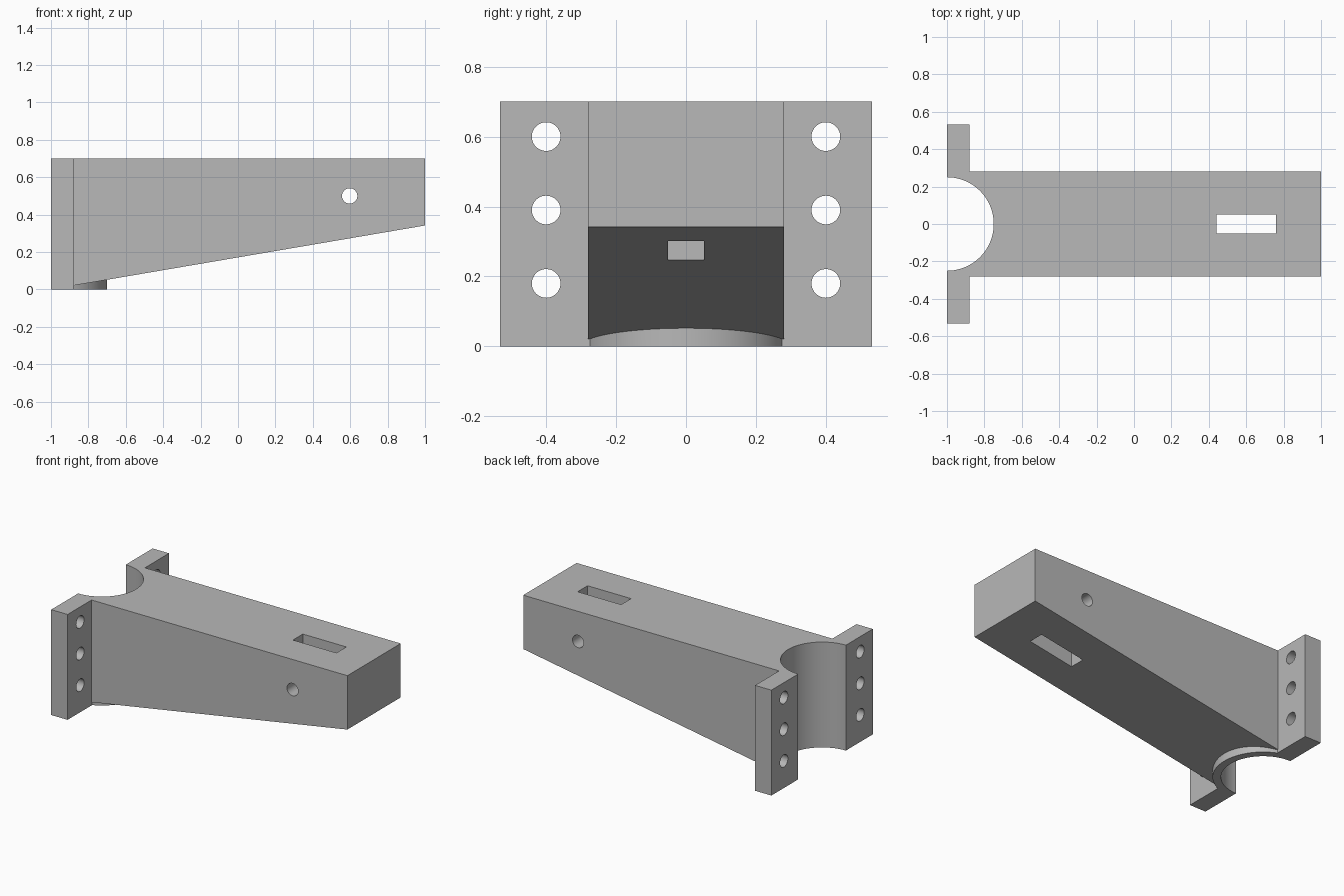
import bpy, bmesh, math
from mathutils import Vector

if "Cube" in bpy.data.objects:
    bpy.data.objects.remove(bpy.data.objects["Cube"])

grey = bpy.data.materials.new("plain grey")
grey.diffuse_color = (0.48, 0.48, 0.48, 1)
grey.use_nodes = True
grey.node_tree.nodes["Principled BSDF"].inputs["Base Color"].default_value = grey.diffuse_color


def prism(name, points, direction):
    """Extrude a flat polygon of 3D points along a direction."""
    bm = bmesh.new()
    face = bm.faces.new([bm.verts.new(p) for p in points])
    moved = bmesh.ops.extrude_face_region(bm, geom=[face])["geom"]
    bmesh.ops.translate(bm, vec=Vector(direction),
                        verts=[v for v in moved if isinstance(v, bmesh.types.BMVert)])
    bmesh.ops.recalc_face_normals(bm, faces=bm.faces)
    mesh = bpy.data.meshes.new(name)
    bm.to_mesh(mesh)
    bm.free()
    mesh.materials.append(grey)
    ob = bpy.data.objects.new(name, mesh)
    bpy.context.collection.objects.link(ob)
    return ob


def box(name, x0, x1, y0, y1, z0, z1):
    return prism(name, [(x0, y0, z0), (x1, y0, z0), (x1, y1, z0), (x0, y1, z0)],
                 (0, 0, z1 - z0))


def circle(radius, steps):
    return [(radius * math.cos(2 * math.pi * i / steps),
             radius * math.sin(2 * math.pi * i / steps)) for i in range(steps)]


def combine(target, other, operation):
    mod = target.modifiers.new("combine", 'BOOLEAN')
    mod.operation, mod.object, mod.solver = operation, other, 'EXACT'
    bpy.context.view_layer.objects.active = target
    bpy.ops.object.modifier_apply(modifier=mod.name)
    bpy.data.objects.remove(other, do_unlink=True)


# Mounting flange
bracket = box("wall_bracket", -1, -0.88, -0.532, 0.532, 0, 0.70)

# Tapered arm, side profile extruded across y
arm = prism("arm", [(-0.94, -0.28, 0.011), (1, -0.28, 0.342),
                    (1, -0.28, 0.70), (-0.94, -0.28, 0.70)], (0, 0.56, 0))
combine(bracket, arm, 'UNION')

# Collar around the pipe recess, showing below the arm
outer = [(x - 1, y, 0) for x, y in circle(0.30, 128) if x > 0.05]
outer = sorted(outer, key=lambda p: p[1])
combine(bracket, prism("collar", outer, (0, 0, 0.4)), 'UNION')

# Half-round pipe recess
bore = [(x - 1, y, -0.1) for x, y in circle(0.25, 128)]
combine(bracket, prism("bore", bore, (0, 0, 1)), 'DIFFERENCE')

# Bolt holes in the flange
for side in (-1, 1):
    for z in (0.18, 0.39, 0.60):
        ring = [(-1.1, side * 0.40 + a, z + b) for a, b in circle(0.041, 48)]
        combine(bracket, prism("bolt_hole", ring, (0.4, 0, 0)), 'DIFFERENCE')

# Vertical slot and cross pin hole near the tip
combine(bracket, box("slot", 0.44, 0.76, -0.052, 0.052, 0, 1), 'DIFFERENCE')
pin = [(0.597 + a, -0.5, 0.50 + b) for a, b in circle(0.041, 48)]
combine(bracket, prism("pin_hole", pin, (0, 1, 0)), 'DIFFERENCE')

# Smooth the round walls, keep edges crisp
bpy.ops.object.select_all(action='DESELECT')
bracket.select_set(True)
bpy.context.view_layer.objects.active = bracket
bpy.ops.object.shade_smooth_by_angle(angle=math.radians(30))
